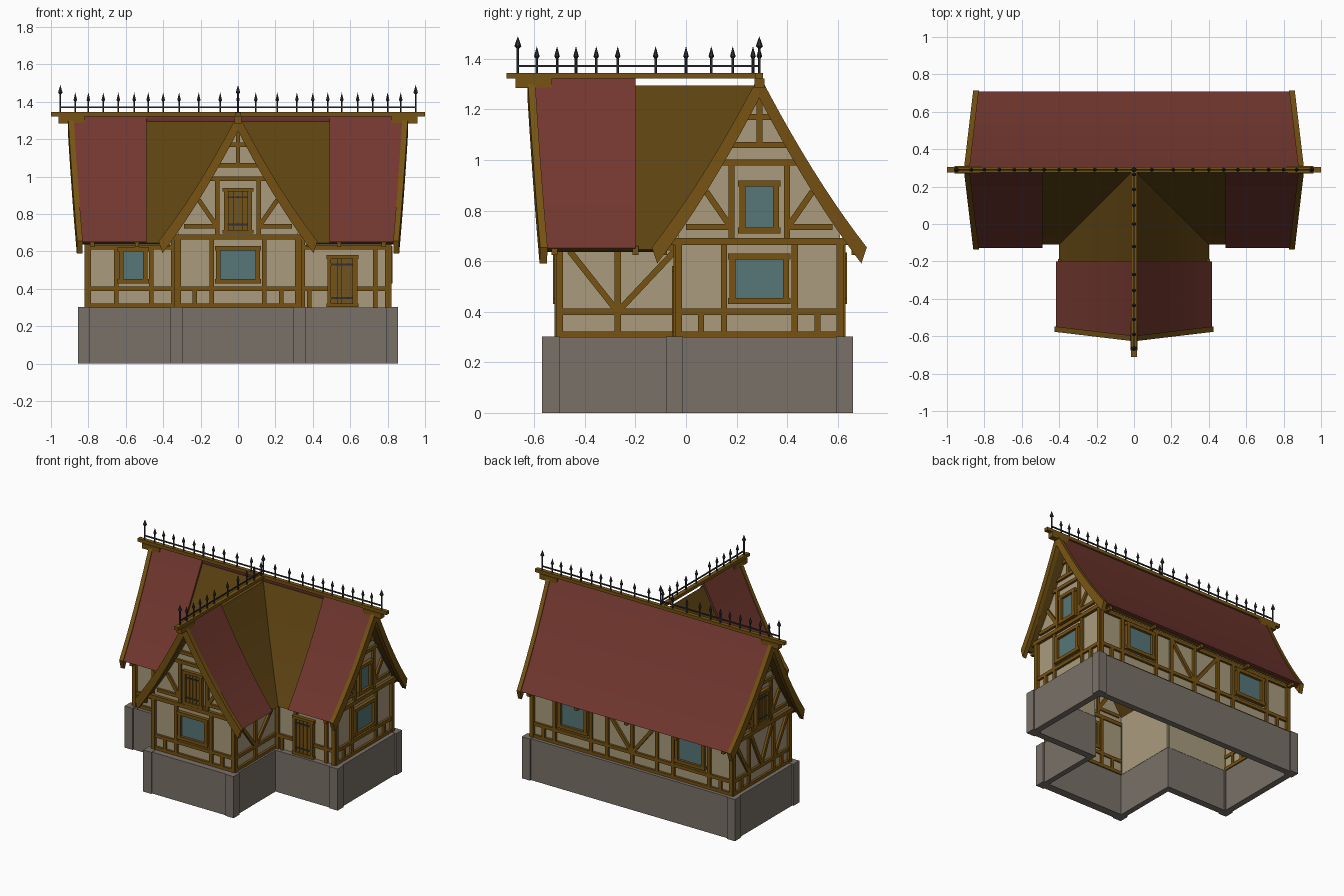
import bpy, bmesh, math
from mathutils import Matrix, Vector

if "Cube" in bpy.data.objects:
    bpy.data.objects.remove(bpy.data.objects["Cube"])

def material(name, rgb):
    m = bpy.data.materials.new(name)
    m.diffuse_color = (*rgb, 1)
    m.use_nodes = True
    m.node_tree.nodes["Principled BSDF"].inputs["Base Color"].default_value = m.diffuse_color
    return m

TIMBER = material("timber brown", (.18, .085, .006))
BOARD = material("dark roof boards", (.11, .055, .006))
TILE = material("roof tile red", (.165, .038, .028))
PLASTER = material("cream plaster", (.40, .33, .205))
STONE = material("grey stone", (.19, .165, .14))
GLASS = material("blue glass", (.095, .18, .19))
IRON = material("dark iron", (.028, .031, .036))
RY = .29                                   # y of the main ridge

def finish(name, bm, mat, smooth=False):
    bmesh.ops.recalc_face_normals(bm, faces=bm.faces)
    me = bpy.data.meshes.new(name)
    bm.to_mesh(me)
    bm.free()
    me.materials.append(mat)
    ob = bpy.data.objects.new(name, me)
    bpy.context.collection.objects.link(ob)
    if smooth:
        bpy.ops.object.select_all(action='DESELECT')
        ob.select_set(True)
        bpy.context.view_layer.objects.active = ob
        bpy.ops.object.shade_smooth_by_angle(angle=math.radians(30))

def hexa(bm, pts):
    v = [bm.verts.new(p) for p in pts]
    for f in ((0, 1, 2, 3), (7, 6, 5, 4), (0, 4, 5, 1), (1, 5, 6, 2), (2, 6, 7, 3), (3, 7, 4, 0)):
        bm.faces.new([v[i] for i in f])

def box(bm, x0, x1, y0, y1, z0, z1, M=Matrix()):
    hexa(bm, [M @ Vector((x, y, z)) for z in (z0, z1) for x, y in ((x0, y0), (x1, y0), (x1, y1), (x0, y1))])

def beam(bm, M, u0, z0, u1, z1, w=.024, d=.016):
    # straight or slanted timber lying on a wall; local -y points outward
    a, b = Vector((u0, 0, z0)), Vector((u1, 0, z1))
    t = (b - a).normalized()
    p = Vector((-t.z, 0, t.x)) * w / 2
    out, inn = Vector((0, -d, 0)), Vector((0, .008, 0))
    hexa(bm, [M @ (q + o) for o in (out, inn) for q in (a - p, b - p, b + p, a + p)])

def wall(x, y, turn):
    return Matrix.Translation((x, y, 0)) @ Matrix.Rotation(math.radians(turn), 4, 'Z')

def roof_z(d):
    return 1.325 - 1.93 * d + .765 * d * d

# ---------- roof: curved slopes swept between two end rules ----------
def slope(bm, pos, e0, e1, v0, v1, dm, n=10):
    rings = []
    for i in range(n + 1):
        d = dm * i / n
        dl = d * .95
        rings.append([bm.verts.new(pos(e(q), q, roof_z(q) - v)) for e, q, v in
                      ((e0, d, v0), (e1, d, v0), (e1, dl, v1), (e0, dl, v1))])
    for a, b in zip(rings, rings[1:]):
        for k in range(4):
            bm.faces.new((a[k], a[(k + 1) % 4], b[(k + 1) % 4], b[k]))
    bm.faces.new(rings[0])
    bm.faces.new(rings[-1])

def main(sx, sy):
    return lambda s, d, z: (sx * s, RY + sy * d, z)

def wing(sx):
    return lambda s, d, z: (sx * d, s, z)

def flare(base):
    return lambda d: base + .05 * (1 - d / .42)

def const(c):
    return lambda d: c

tiles, boards, barge = bmesh.new(), bmesh.new(), bmesh.new()
for sx in (-1, 1):
    slope(tiles, main(sx, 1), const(0), flare(.838), 0, .03, .418)
    slope(tiles, main(sx, -1), const(.488), flare(.838), 0, .03, .418)
    slope(tiles, wing(sx), const(-.2), lambda d: -flare(.555)(d), 0, .03, .418)
    slope(boards, main(sx, 1), const(0), flare(.835), .03, .065, .40)
    slope(boards, main(sx, -1), lambda d: d, flare(.835), .03, .065, .40)
    slope(boards, wing(sx), lambda d: RY - d, lambda d: -flare(.552)(d), .03, .065, .40)
    for sy in (-1, 1):
        slope(barge, main(sx, sy), flare(.83), flare(.86), -.012, .08, .425)
    slope(barge, wing(sx), lambda d: -flare(.548)(d), lambda d: -flare(.577)(d), -.012, .08, .425)
finish("roof_tiles", tiles, TILE, True)
finish("roof_boards", boards, BOARD, True)
finish("barge_boards", barge, TIMBER, True)

ridge = bmesh.new()
box(ridge, -1, 1, RY - .015, RY + .015, 1.322, 1.345)
box(ridge, -.015, .015, -.71, RY, 1.322, 1.344)
for s in (-1, 1):
    box(ridge, s * .82, s * .96, RY - .02, RY + .02, 1.285, 1.322)
box(ridge, -.02, .02, -.675, -.53, 1.285, 1.322)
finish("ridge_beams", ridge, TIMBER)

# ---------- ridge cresting ----------
iron = bmesh.new()
def spike(x, y, top, r):
    for z0, z1, r0, r1 in ((1.34, top - .04, .005, .005), (top - .05, top - .04, .004, r), (top - .04, top, r, 0)):
        bmesh.ops.create_cone(iron, cap_ends=True, segments=6, radius1=r0, radius2=r1, depth=z1 - z0,
                              matrix=Matrix.Translation((x, y, (z0 + z1) / 2)))
for s in (-1, 1):
    spike(s * .95, RY, 1.49, .014)
    for x in (.87, .8, .72, .64, .555, .48, .4, .315, .21, .095):
        spike(s * x, RY, 1.45, .011)
spike(0, -.665, 1.49, .014)
spike(0, RY, 1.49, .014)
for y in (-.59, -.51, -.435, -.355, -.27, -.12, 0, .1, .185, .265):
    spike(0, y, 1.45, .011)
box(iron, -.95, .95, RY - .004, RY + .004, 1.368, 1.376)
box(iron, -.004, .004, -.665, RY, 1.368, 1.376)
finish("ridge_cresting", iron, IRON)

# ---------- stone base: hollow, with corner piers ----------
base = bmesh.new()
box(base, -.845, .845, .605, .65, 0, .3)
box(base, -.35, .35, -.56, -.5, 0, .3)
for s in (-1, 1):
    box(base, s * .80, s * .845, -.07, .65, 0, .3)
    box(base, s * .31, s * .845, -.07, -.02, 0, .3)
    box(base, s * .31, s * .35, -.56, -.02, 0, .3)
    for x, y in ((.823, .627), (.823, -.045), (.33, -.535)):
        box(base, s * x - .0325, s * x + .0325, y - .034, y + .034, 0, .302)
finish("stone_base", base, STONE)

# ---------- plaster walls ----------
WING = wall(0, -.5, 0)
RIGHT, LEFT = wall(.8, RY, 90), wall(-.8, RY, -90)
BACK, FRONT = wall(0, .61, 180), wall(0, -.03, 0)
WING_R, WING_L = wall(.32, 0, 90), wall(-.32, 0, -90)
plaster = bmesh.new()
for M in (WING, RIGHT, LEFT):
    ds = [.32 - .04 * i for i in range(9)]
    pts = [(-.32, .3), (.32, .3)] + [(d, roof_z(d) - .05) for d in ds] + [(-d, roof_z(d) - .05) for d in ds[-2::-1]]
    plaster.faces.new([plaster.verts.new(M @ Vector((u, 0, z))) for u, z in pts])
for M, u0, u1 in ((BACK, -.8, .8), (FRONT, -.8, -.32), (FRONT, .32, .8), (WING_R, -.5, -.03), (WING_L, .03, .5)):
    box(plaster, u0, u1, 0, .012, .3, .73, M)
finish("plaster_walls", plaster, PLASTER)

# ---------- timber frame ----------
frame = bmesh.new()
def beams(M, rows):
    for r in rows:
        beam(frame, M, *r)

for M, plain in ((WING, 0), (RIGHT, 0), (LEFT, 1)):
    beams(M, [(-.33, .31, .33, .31), (-.33, .4, .33, .4), (-.36, .678, .36, .678, .028, .022),
              (-.15, .99, .15, .99), (-.12, 1.06, .12, 1.06), (-.06, 1.17, .06, 1.17), (0, 1.06, 0, 1.25)])
    for s in (-1, 1):
        beams(M, [(s * .32, .3, s * .32, .68, .028, .02), (s * .14, .3, s * .14, .68), (s * .23, .3, s * .23, .4),
                  (s * .11, .68, s * .11, 1.0), (s * .11, .735, s * .29, .735), (s * .12, .745, s * .21, .875)])
        if plain:
            beams(M, [(s * .3, .66, s * .15, .41), (s * .12, .66, 0, .41)])

for M, u0, u1 in ((WING_R, -.5, -.04), (WING_L, .5, .04)):
    m = (u0 + u1) / 2
    beams(M, [(u0, .31, u1, .31), (u0, .4, u1, .4), (u0, .655, u1, .655),
              (u0, .3, u0, .68, .028, .02), (m, .3, m, .66),
              (u0 * .92, .64, m, .40), (u1 * 1.1, .64, m, .40)])

beams(BACK, [(-.81, .31, .81, .31), (-.81, .4, .81, .4), (-.81, .655, .81, .655), (0, .3, 0, .66)])
for s in (-1, 1):
    beams(BACK, [(s * .8, .3, s * .8, .68, .028, .02), (s * .2, .3, s * .2, .66), (s * .33, .3, s * .33, .66),
                 (s * .62, .3, s * .62, .66), (s * .19, .64, s * .01, .41), (s * .71, .3, s * .71, .4)])
    beams(FRONT, [(s * .8, .3, s * .8, .68, .028, .02), (s * .33, .622, s * .81, .622),
                  (s * .345, .3, s * .345, .66)])
beams(FRONT, [(-.8, .31, -.33, .31), (-.8, .4, -.33, .4), (-.65, .3, -.65, .63), (-.465, .3, -.465, .63),
              (.33, .4, .48, .4), (.64, .4, .8, .4), (.735, .3, .735, .63), (.38, .3, .38, .4)])

# rafter tails under the eaves
for sy, xs in ((1, (-.78, -.4, 0, .4, .78)), (-1, (-.78, -.54, .54, .78))):
    for x in xs:
        y = RY + sy * .385
        box(frame, x - .012, x + .012, y - .02, y + .02, .625, .66)
for x in (-.385, .385):
    for y in (-.52, -.2):
        box(frame, x - .02, x + .02, y - .012, y + .012, .625, .66)
finish("timber_frame", frame, TIMBER)

# ---------- windows ----------
sashes, panes = bmesh.new(), bmesh.new()
def surround(bm, M, u0, u1, z0, z1, w=.024):
    h = w / 2
    for r in ((u0 - .006, z0 + h, u1 + .006, z0 + h), (u0 - .006, z1 - h, u1 + .006, z1 - h),
              (u0 + h, z0, u0 + h, z1), (u1 - h, z0, u1 - h, z1)):
        beam(bm, M, *r, w, .026)

for M, u, z0, z1, hw in ((WING, 0, .43, .63, .118), (RIGHT, 0, .43, .63, .118), (RIGHT, 0, .71, .92, .078),
                         (FRONT, -.56, .43, .625, .077), (BACK, .47, .43, .635, .118), (BACK, -.47, .43, .635, .118)):
    surround(sashes, M, u - hw, u + hw, z0, z1)
    box(panes, u - hw + .02, u + hw - .02, -.008, .002, z0 + .02, z1 - .02, M)
finish("window_frames", sashes, TIMBER)
finish("window_glass", panes, GLASS)

# ---------- plank doors and iron hinges ----------
doors, hinges = bmesh.new(), bmesh.new()
for M, u, z0, z1, hw in ((FRONT, .558, .302, .58, .08), (WING, 0, .695, .94, .076), (LEFT, 0, .695, .94, .076)):
    surround(doors, M, u - hw, u + hw, z0, z1, .02)
    w = (2 * hw - .04) / 4
    for i in range(4):
        a = u - hw + .02 + i * w
        box(doors, a + .002, a + w - .002, -.016, .002, z0 + .01, z1 - .01, M)
    for z in (z0 + .05, z1 - .05):
        box(hinges, u - hw + .015, u + hw - .025, -.021, -.014, z - .005, z + .005, M)
finish("plank_doors", doors, TIMBER)
finish("door_hinges", hinges, IRON)
